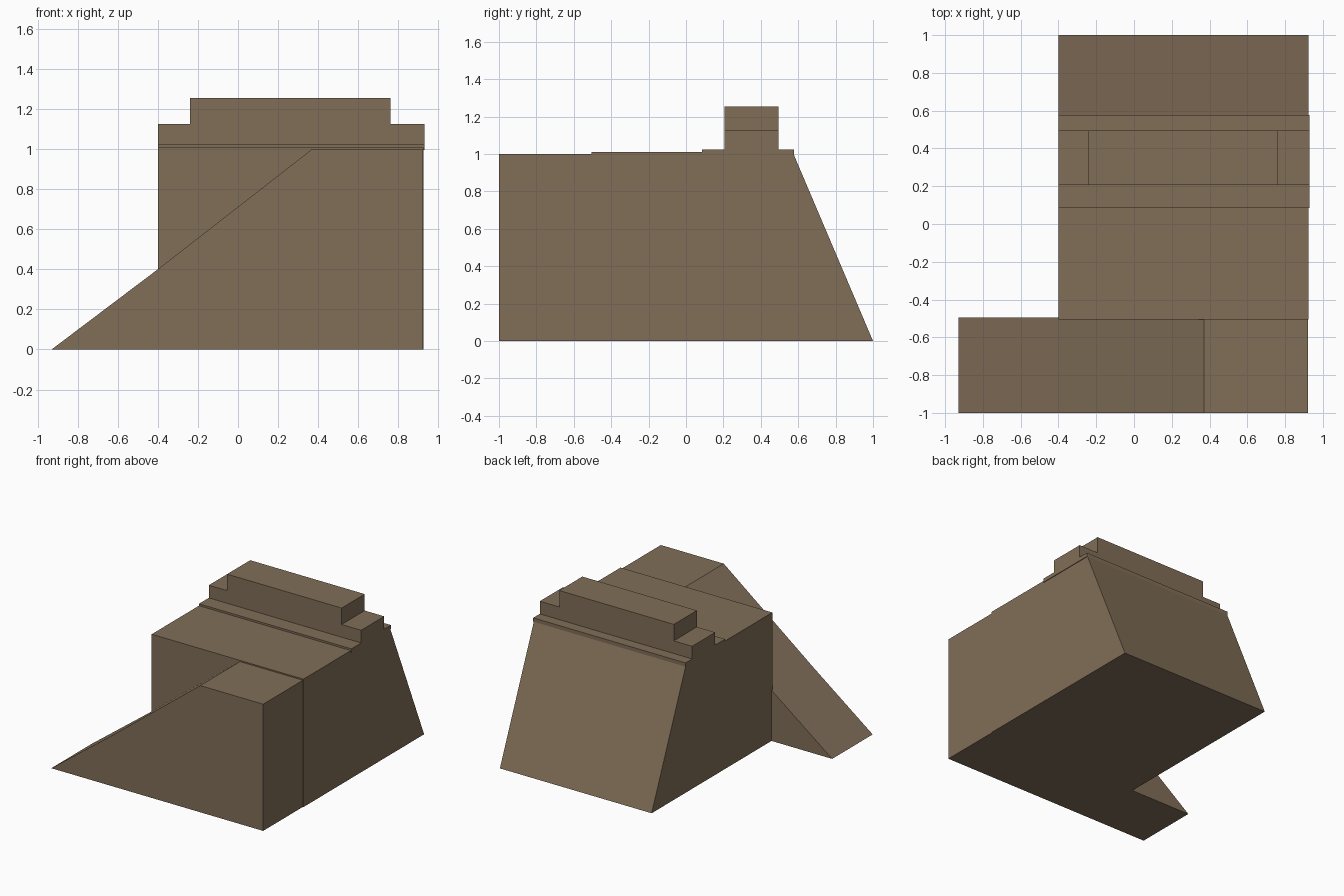
import bpy, bmesh

if "Cube" in bpy.data.objects:
    bpy.data.objects.remove(bpy.data.objects["Cube"])

mat = bpy.data.materials.new("earth_brown")
mat.diffuse_color = (0.22, 0.157, 0.098, 1)
mat.use_nodes = True
mat.node_tree.nodes["Principled BSDF"].inputs["Base Color"].default_value = mat.diffuse_color


def extrude(name, profile, axis, lo, hi):
    """Extrude a profile along 'x' (profile = y,z) or 'y' (profile = x,z)."""
    def place(p, t):
        return (t, p[0], p[1]) if axis == "x" else (p[0], t, p[1])
    bm = bmesh.new()
    ends = [[bm.verts.new(place(p, t)) for p in profile] for t in (lo, hi)]
    for ring in ends:
        bm.faces.new(ring)
    n = len(profile)
    for i in range(n):
        j = (i + 1) % n
        bm.faces.new((ends[0][i], ends[0][j], ends[1][j], ends[1][i]))
    bmesh.ops.recalc_face_normals(bm, faces=bm.faces)
    mesh = bpy.data.meshes.new(name)
    bm.to_mesh(mesh)
    bm.free()
    mesh.materials.append(mat)
    obj = bpy.data.objects.new(name, mesh)
    bpy.context.collection.objects.link(obj)
    return obj


# Side ramp with a flat landing
extrude("ramp", [(-0.93, 0), (0.92, 0), (0.92, 1.0), (0.37, 1.0), (-0.4, 0.4)],
        "y", -1.0, -0.495)

# Main block with a sloping back
extrude("main_block", [(-0.505, 0), (1.0, 0), (0.575, 1.0), (0.575, 1.01), (-0.505, 1.01)],
        "x", -0.4, 0.925)

# Low step along the back of the platform
extrude("step", [(0.085, 0.995), (0.577, 0.995), (0.577, 1.025), (0.085, 1.025)],
        "x", -0.4, 0.93)

# Parapet wall with lowered ends
extrude("parapet", [(-0.4, 1.02), (0.93, 1.02), (0.93, 1.125), (0.76, 1.125),
                    (0.76, 1.255), (-0.24, 1.255), (-0.24, 1.125), (-0.4, 1.125)],
        "y", 0.207, 0.495)
